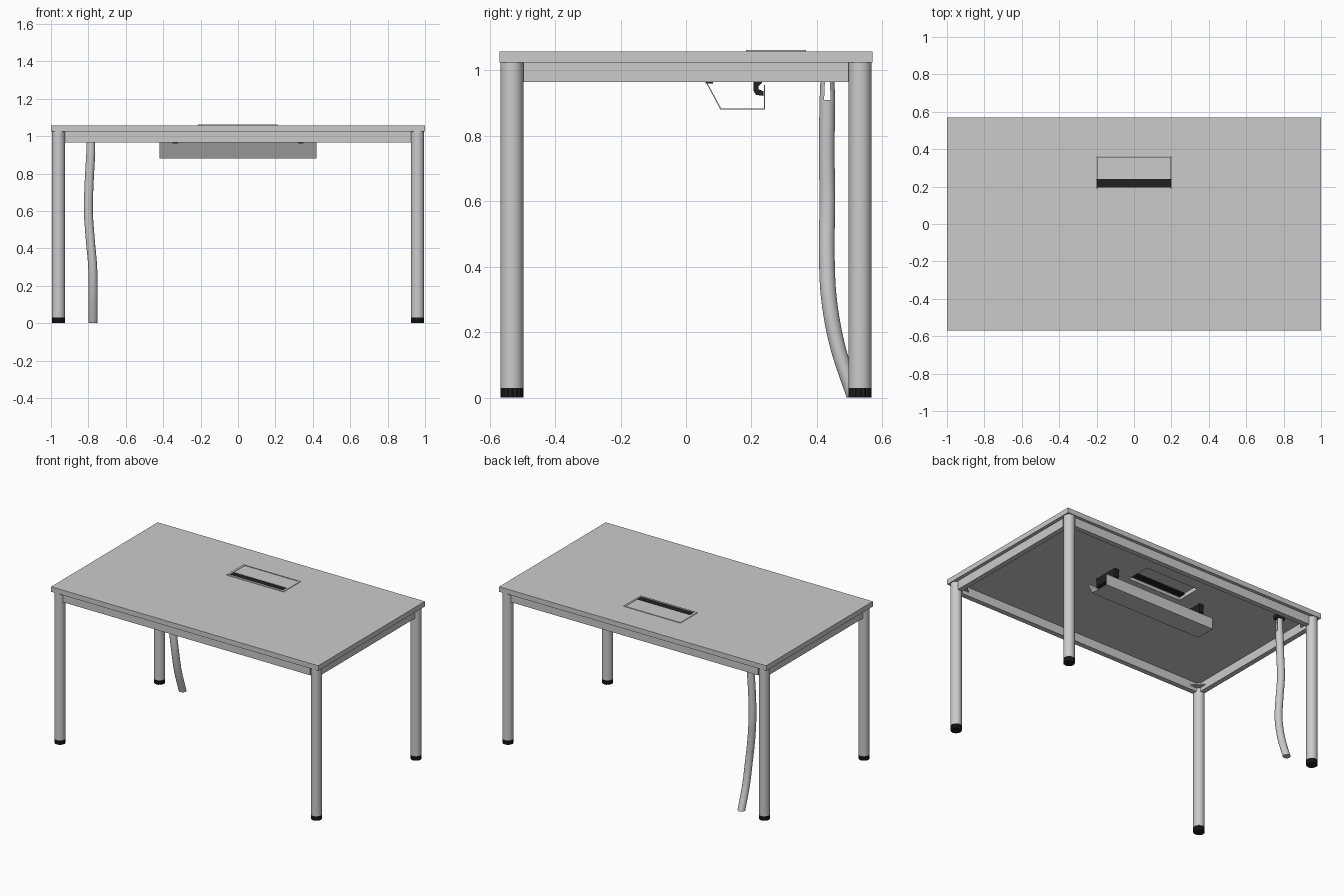
import bpy, bmesh, math
from mathutils import Vector

if "Cube" in bpy.data.objects:
    bpy.data.objects.remove(bpy.data.objects["Cube"])


def material(name, value):
    m = bpy.data.materials.new(name)
    m.use_nodes = True
    colour = (value, value, value, 1)
    m.diffuse_color = colour
    m.node_tree.nodes["Principled BSDF"].inputs["Base Color"].default_value = colour
    return m


GREY = material("light grey", 0.6)
BLACK = material("black", 0.015)


def finish(bm, name, mat, smooth=False):
    bmesh.ops.recalc_face_normals(bm, faces=bm.faces)
    mesh = bpy.data.meshes.new(name)
    bm.to_mesh(mesh)
    bm.free()
    mesh.materials.append(mat)
    ob = bpy.data.objects.new(name, mesh)
    bpy.context.collection.objects.link(ob)
    if smooth:
        bpy.ops.object.select_all(action="DESELECT")
        ob.select_set(True)
        bpy.context.view_layer.objects.active = ob
        bpy.ops.object.shade_smooth_by_angle(angle=math.radians(40))
    return ob


def prism(name, points, direction, mat, smooth=False):
    """Extrude a closed outline of 3D points along a direction."""
    bm = bmesh.new()
    face = bm.faces.new([bm.verts.new(p) for p in points])
    geom = bmesh.ops.extrude_face_region(bm, geom=[face])["geom"]
    verts = [g for g in geom if isinstance(g, bmesh.types.BMVert)]
    bmesh.ops.translate(bm, verts=verts, vec=direction)
    return finish(bm, name, mat, smooth)


def rect(x, y, z):
    return [(x[0], y[0], z), (x[1], y[0], z), (x[1], y[1], z), (x[0], y[1], z)]


def box(name, x, y, z, mat):
    return prism(name, rect(x, y, z[0]), (0, 0, z[1] - z[0]), mat)


def ring(name, outer, inner, z, mat):
    """Rectangular slab with a rectangular opening."""
    bm = bmesh.new()
    loops = [[bm.verts.new(p) for p in rect(*o, h)]
             for o, h in ((outer, z[0]), (outer, z[1]), (inner, z[1]), (inner, z[0]))]
    for a, b in zip(loops, loops[1:] + loops[:1]):
        for i in range(4):
            j = (i + 1) % 4
            bm.faces.new((a[i], a[j], b[j], b[i]))
    return finish(bm, name, mat)


def circle(cx, cy, z, radius, n, groove=0):
    return [(cx + (radius - groove * (i % 4 > 1)) * math.cos(math.tau * i / n),
             cy + (radius - groove * (i % 4 > 1)) * math.sin(math.tau * i / n), z)
            for i in range(n)]


# Tabletop with cable opening
UNDER, TOP = 1.024, 1.058
RAIL = 0.965
hole = ((-0.2, 0.2), (0.19, 0.36))
ring("tabletop", ((-1, 1), (-0.57, 0.57)), hole, (UNDER, TOP), GREY)

# Cable port: trim, flap and brush
ring("port_trim", ((-0.215, 0.212), (0.184, 0.366)), hole, (TOP, TOP + 0.004), GREY)
box("port_flap", (-0.199, 0.199), (0.241, 0.359), (TOP - 0.008, TOP + 0.002), GREY)
box("port_brush", (-0.199, 0.199), (0.196, 0.24), (TOP - 0.016, TOP + 0.001), BLACK)
box("port_lip", (-0.199, 0.199), (0.191, 0.196), (TOP - 0.016, TOP + 0.003), GREY)

# Legs, ribbed feet and corner gussets
LX, LY, R = 0.96, 0.532, 0.035
for sx, side in ((-1, "right"), (1, "left")):
    for sy, end in ((-1, "front"), (1, "back")):
        tag = f"{end}_{side}"
        cx, cy = sx * LX, sy * LY
        prism(f"leg_{tag}", circle(cx, cy, 0.03, R, 40), (0, 0, UNDER - 0.03), GREY, True)
        prism(f"foot_{tag}", circle(cx, cy, 0, R, 64, 0.002), (0, 0, 0.03), BLACK)
        gusset = [(cx, cy, 0.99), (cx - sx * 0.1, cy, 0.99), (cx, cy - sy * 0.1, 0.99)]
        prism(f"gusset_{tag}", gusset, (0, 0, 0.006), GREY)

# Frame rails
W = 0.017
for s, end, side in ((-1, "front", "right"), (1, "back", "left")):
    box(f"rail_{end}", (R - LX, LX - R), (s * LY - W, s * LY + W), (RAIL, UNDER), GREY)
    box(f"rail_{side}", (s * LX - W, s * LX + W), (R - LY, LY - R), (RAIL, UNDER), GREY)

# Cable tray folded from thin sheet, open at its ends
T = 0.003
fold = [(0.06, RAIL), (0.105, 0.88), (0.241, 0.88), (0.241, 0.955),
        (0.241 - T, 0.955), (0.241 - T, 0.88 + T), (0.105 + T, 0.88 + T), (0.06 + T, RAIL)]
prism("cable_tray", [(-0.42, y, z) for y, z in fold], (0.84, 0, 0), GREY)

# Tray brackets with hooks
for s, side in ((-1, "right"), (1, "left")):
    x = (s * 0.335 - 0.015, s * 0.335 + 0.015)
    box(f"tray_bracket_{side}", x, (0.065, 0.238), (0.968, UNDER), BLACK)
    box(f"tray_clip_{side}", x, (0.06, 0.082), (0.96, 0.968), BLACK)
    hook = [(0.206, 0.968), (0.206, 0.938), (0.214, 0.925), (0.237, 0.922),
            (0.237, 0.936), (0.222, 0.942), (0.222, 0.952), (0.237, 0.968)]
    prism(f"tray_hook_{side}", [(x[0], y, z) for y, z in hook], (0.03, 0, 0), BLACK)

# Flexible cable sleeve
path = [(-0.775, 0.515, 0.0), (-0.775, 0.465, 0.15), (-0.777, 0.437, 0.3), (-0.79, 0.43, 0.45),
        (-0.8, 0.432, 0.6), (-0.796, 0.43, 0.75), (-0.787, 0.432, 0.91)]


def sleeve_point(t):
    """Smooth curve through the path points."""
    i = min(int(t), len(path) - 2)
    f = t - i
    a, b, c, d = (Vector(path[max(0, min(len(path) - 1, i + k))]) for k in (-1, 0, 1, 2))
    return 0.5 * (2 * b + (c - a) * f + (2 * a - 5 * b + 4 * c - d) * f * f
                  + (3 * b - a - 3 * c + d) * f ** 3)


bm = bmesh.new()
rings = []
for k in range(37):
    p = sleeve_point(k / 6)
    rings.append([bm.verts.new(q) for q in circle(p.x, p.y, p.z, 0.024, 24)])
for a, b in zip(rings, rings[1:]):
    for i in range(24):
        j = (i + 1) % 24
        bm.faces.new((a[i], a[j], b[j], b[i]))
bm.faces.new(rings[0])
bm.faces.new(rings[-1])
finish(bm, "cable_sleeve", GREY, True)

# Forked sleeve top and its mount
for s, end in ((-1, "front"), (1, "back")):
    arc = [(-0.787 + 0.024 * math.cos(a), 0.432 + s * 0.024 * math.sin(a), 0.908)
           for a in (math.radians(25 + 13 * i) for i in range(11))]
    prism(f"sleeve_prong_{end}", arc, (0, -s * 0.004, 0.09), GREY, True)
box("sleeve_mount", (-0.815, -0.757), (0.412, 0.452), (0.996, UNDER), BLACK)
